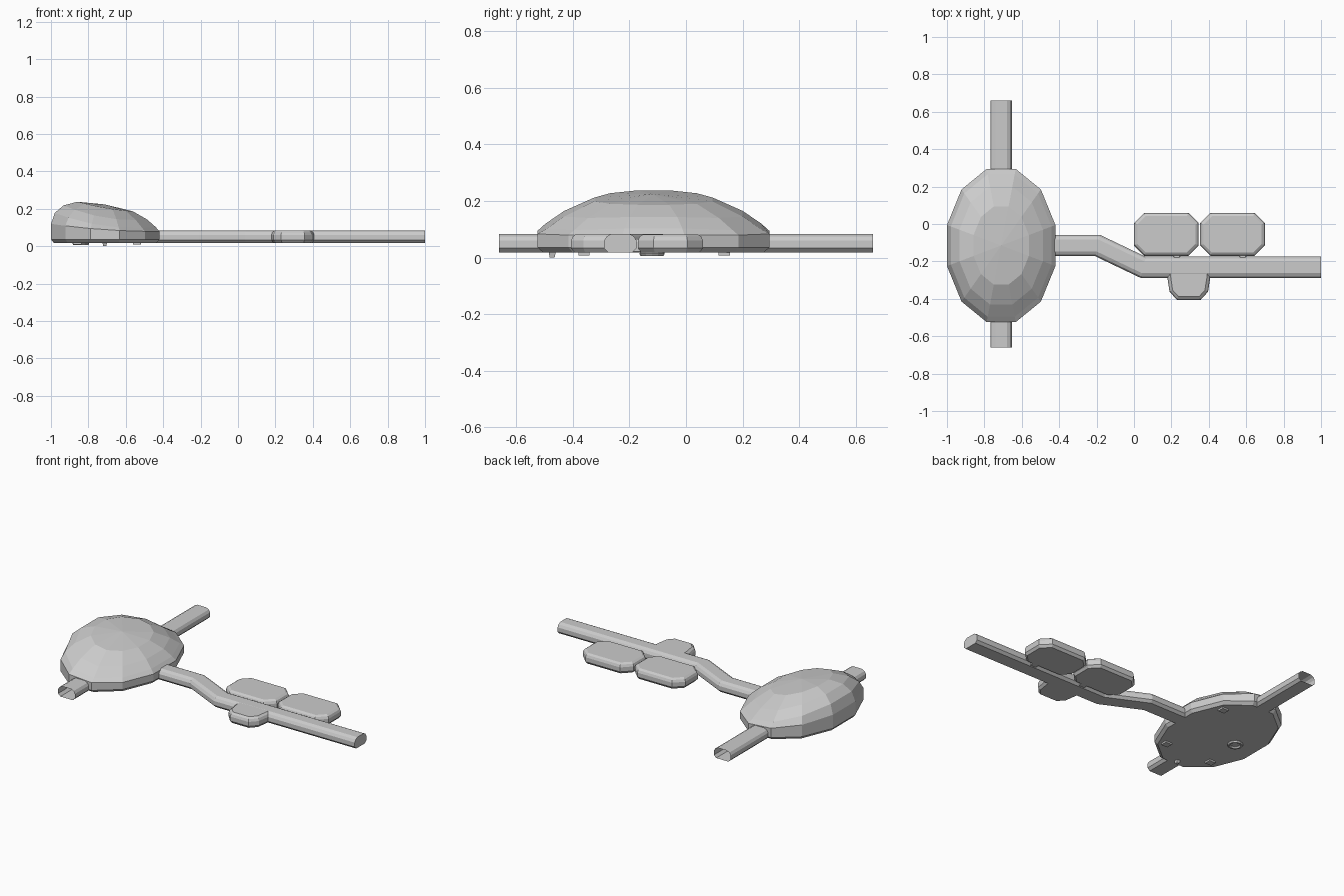
import bpy, bmesh, math
from mathutils import Vector

if "Cube" in bpy.data.objects:
    bpy.data.objects.remove(bpy.data.objects["Cube"])


def loft(name, rings, cap_start=False, cap_end=False, closed=True):
    """Bridge equal-length rings of points into one flat-shaded mesh."""
    bm = bmesh.new()
    loops = [[bm.verts.new(p) for p in ring] for ring in rings]
    n = len(rings[0])
    for a, b in zip(loops, loops[1:]):
        for i in range(n):
            j = (i + 1) % n
            bm.faces.new((a[i], a[j], b[j], b[i]))
    if cap_start:
        bm.faces.new(loops[0][::-1])
    if cap_end:
        bm.faces.new(loops[-1])
    bmesh.ops.recalc_face_normals(bm, faces=bm.faces)
    mesh = bpy.data.meshes.new(name)
    bm.to_mesh(mesh)
    bm.free()
    obj = bpy.data.objects.new(name, mesh)
    bpy.context.collection.objects.link(obj)
    return obj


def miter(prev, cur, nxt):
    """Left-hand offset vector at a path corner."""
    dirs = [(b - a).normalized() for a, b in ((prev, cur), (cur, nxt)) if (b - a).length > 1e-6]
    normals = [Vector((-d.y, d.x)) for d in dirs]
    m = sum(normals, Vector((0, 0))).normalized()
    return m / m.dot(normals[0])


# half cross-section of every tunnel: (half width, height)
HALF = [(0.042, 0.018), (0.057, 0.033), (0.057, 0.060), (0.048, 0.075), (0.031, 0.084)]
PROFILE = HALF + [(-w, z) for w, z in reversed(HALF)]


def tunnel(name, path, cap_end=False):
    pts = [Vector(p) for p in path]
    rings = []
    for i, p in enumerate(pts):
        m = miter(pts[max(i - 1, 0)], p, pts[min(i + 1, len(pts) - 1)])
        rings.append([(p.x + m.x * w, p.y + m.y * w, z) for w, z in PROFILE])
    return loft(name, rings, cap_end=cap_end)


def room(name, outline, levels):
    """Chamfered slab from a counter-clockwise outline; levels are (inset, z)."""
    pts = [Vector(p) for p in outline]
    n = len(pts)
    ms = [miter(pts[i - 1], pts[i], pts[(i + 1) % n]) for i in range(n)]
    rings = [[(p.x + m.x * d, p.y + m.y * d, z) for p, m in zip(pts, ms)] for d, z in levels]
    return loft(name, rings, True, True)


# domed cavern: 12-sided, tilted so the left side is fuller
CX, CY, RX, RY = -0.71, -0.115, 0.30, 0.424


def dome_ring(r, z_left, z_right, sag):
    ring = []
    for k in range(12):
        a = math.radians(15 + 30 * k)
        t = 0.5 - 0.5 * math.cos(a) / math.cos(math.radians(15))
        z = z_right + (z_left - z_right) * t - sag * math.sin(a) ** 2
        ring.append((CX + RX * r * math.cos(a), CY + RY * r * math.sin(a), z))
    return ring


loft("domed_cavern", [
    dome_ring(0.95, 0.018, 0.018, 0),
    dome_ring(1.00, 0.036, 0.036, 0),
    dome_ring(1.00, 0.120, 0.080, 0.012),
    dome_ring(0.93, 0.180, 0.105, 0.035),
    dome_ring(0.77, 0.220, 0.145, 0.030),
    dome_ring(0.51, 0.238, 0.187, 0.008),
    dome_ring(0.004, 0.223, 0.222, 0),
], True, True)

# tunnels
tunnel("front_tunnel", [(CX, -0.50), (CX, -0.66)])
tunnel("back_tunnel", [(CX, 0.26), (CX, 0.66)])
tunnel("main_tunnel", [(-0.45, -0.115), (-0.195, -0.115), (0.05, -0.232), (0.87, -0.232)])
tunnel("end_tunnel", [(0.87, -0.232), (1.0, -0.232)], cap_end=True)

# side rooms with cut corners, each joined by a small doorway
LEVELS = [(0.012, 0.018), (0.0, 0.033), (0.0, 0.060), (0.006, 0.074), (0.018, 0.082)]
C = 0.055
for i, x0 in enumerate((0.0, 0.354)):
    x1, y0, y1 = x0 + 0.346, -0.170, 0.060
    room(f"side_room_{i + 1}", [
        (x0 + C, y0), (x1 - C, y0), (x1, y0 + C), (x1, y1 - C),
        (x1 - C, y1), (x0 + C, y1), (x0, y1 - C), (x0, y0 + C)], LEVELS)
    xd = x0 + 0.228
    room(f"doorway_{i + 1}", [(xd - 0.02, -0.19), (xd + 0.02, -0.19),
                              (xd + 0.02, -0.155), (xd - 0.02, -0.155)],
         [(0, 0.022), (0, 0.055), (0.006, 0.066)])

# alcove on the front of the main tunnel
room("alcove", [(0.178, -0.24), (0.178, -0.285), (0.190, -0.362), (0.230, -0.406),
                (0.356, -0.406), (0.396, -0.362), (0.408, -0.285), (0.408, -0.24)],
     LEVELS[:-1] + [(0.018, 0.0835)])

# low ring and blocks under the cavern floor
bpy.ops.mesh.primitive_torus_add(location=(-0.84, -0.12, 0.014), major_radius=0.036,
                                 minor_radius=0.009, major_segments=12, minor_segments=6)
bpy.context.object.name = "floor_ring"
for i, (x, y) in enumerate(((-0.54, -0.36), (-0.54, 0.135), (-0.86, -0.36))):
    room(f"floor_block_{i + 1}", [(x - 0.022, y - 0.02), (x + 0.022, y - 0.02),
                                  (x + 0.022, y + 0.02), (x - 0.022, y + 0.02)],
         [(0, 0.008), (0, 0.02)])
room("floor_peg", [(-0.725, -0.485), (-0.70, -0.485), (-0.70, -0.46), (-0.725, -0.46)],
     [(0.004, 0.0), (0, 0.02)])
